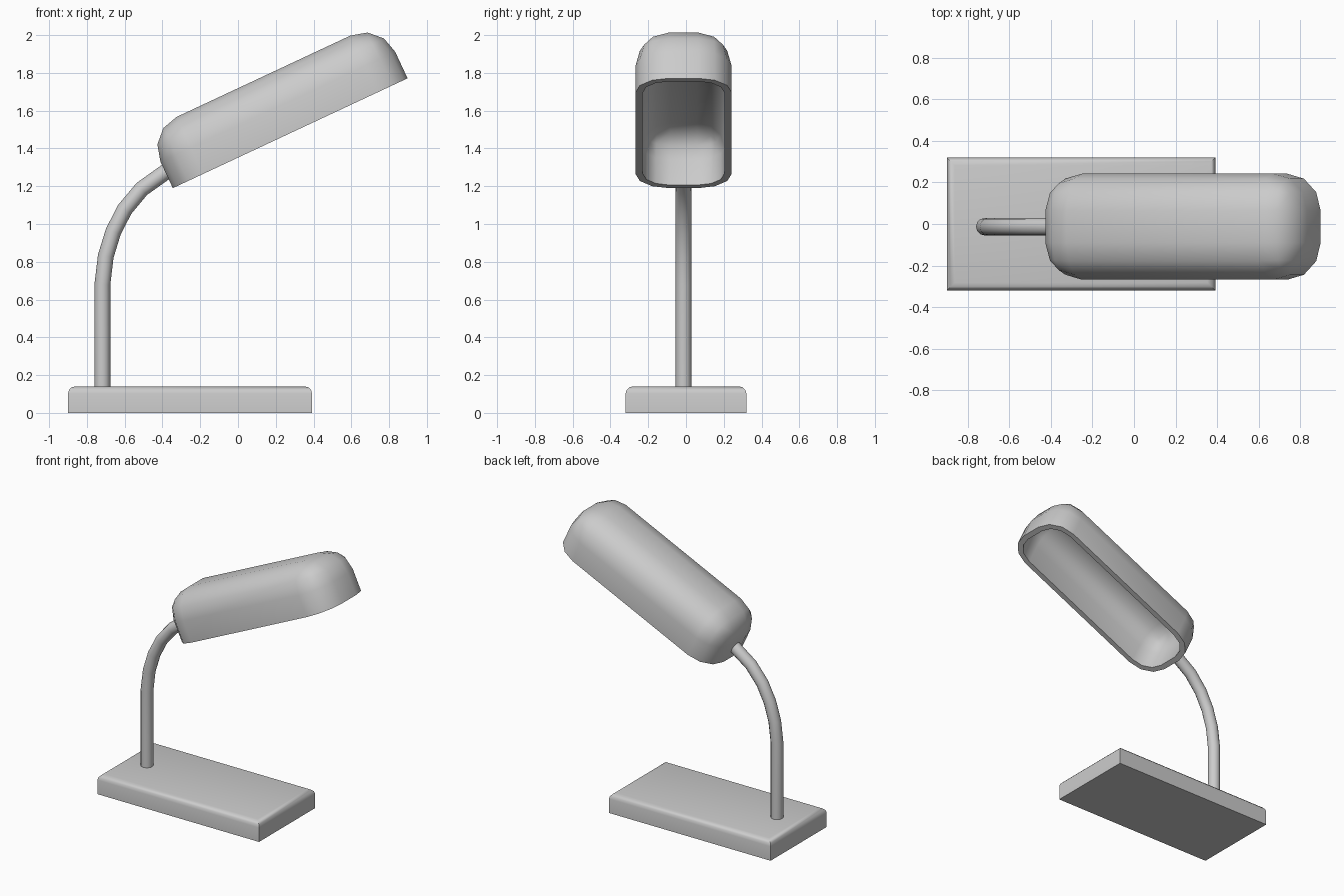
import bpy, bmesh, math
from mathutils import Matrix, Vector

if "Cube" in bpy.data.objects:
    bpy.data.objects.remove(bpy.data.objects["Cube"])

CY = -0.013  # stem and shade sit slightly off the base centre line


def finish(name, bm):
    me = bpy.data.meshes.new(name)
    bm.to_mesh(me)
    bm.free()
    ob = bpy.data.objects.new(name, me)
    bpy.context.collection.objects.link(ob)
    return ob


def smooth(ob, deg):
    bpy.ops.object.select_all(action='DESELECT')
    ob.select_set(True)
    bpy.context.view_layer.objects.active = ob
    bpy.ops.object.shade_smooth_by_angle(angle=math.radians(deg))


def box(lo, hi):
    bm = bmesh.new()
    bmesh.ops.create_cube(bm, size=1)
    lo, hi = Vector(lo), Vector(hi)
    size = hi - lo
    for v in bm.verts:
        v.co = lo + Vector(((v.co[i] + 0.5) * size[i] for i in range(3)))
    return bm


# Base: slab with rounded top edges
bm = box((-0.9, -0.32, 0), (0.392, 0.32, 0.14))
top = [e for e in bm.edges if all(v.co.z > 0.1 for v in e.verts)]
bmesh.ops.bevel(bm, geom=top, offset=0.038, segments=3, profile=0.5, affect='EDGES')
base = finish("base", bm)
smooth(base, 35)

# Shade: open box with large rounded corners, tilted upward
bm = box((0, -0.255, 0), (1.372, 0.255, 0.333))
bottom = [f for f in bm.faces if f.normal.z < -0.9]
bmesh.ops.delete(bm, geom=bottom, context='FACES')
edges = [e for e in bm.edges if not e.is_boundary]
bmesh.ops.bevel(bm, geom=edges, offset=0.178, segments=3, profile=0.5, affect='EDGES')
shade = finish("shade", bm)
shade.matrix_world = (Matrix.Translation((-0.345, CY, 1.19))
                      @ Matrix.Rotation(-math.radians(25.07), 4, 'Y'))
wall = shade.modifiers.new("wall", 'SOLIDIFY')
wall.thickness = 0.038
wall.offset = -1
wall.use_even_offset = True
bpy.context.view_layer.objects.active = shade
bpy.ops.object.modifier_apply(modifier="wall")
smooth(shade, 50)

# Stem: bent tube from the base into the end of the shade
path = [(-0.718, 0.12), (-0.718, 0.68), (-0.70, 0.83), (-0.66, 0.96),
        (-0.60, 1.077), (-0.51, 1.185), (-0.388, 1.272), (-0.365, 1.288)]
cu = bpy.data.curves.new("stem", 'CURVE')
cu.dimensions = '3D'
cu.bevel_depth = 0.042
cu.bevel_resolution = 4
cu.use_fill_caps = True
sp = cu.splines.new('POLY')
sp.points.add(len(path) - 1)
for p, (x, z) in zip(sp.points, path):
    p.co = (x, CY, z, 1)
stem = bpy.data.objects.new("stem", cu)
bpy.context.collection.objects.link(stem)
bpy.ops.object.select_all(action='DESELECT')
stem.select_set(True)
bpy.context.view_layer.objects.active = stem
bpy.ops.object.convert(target='MESH')
smooth(bpy.context.view_layer.objects.active, 45)
